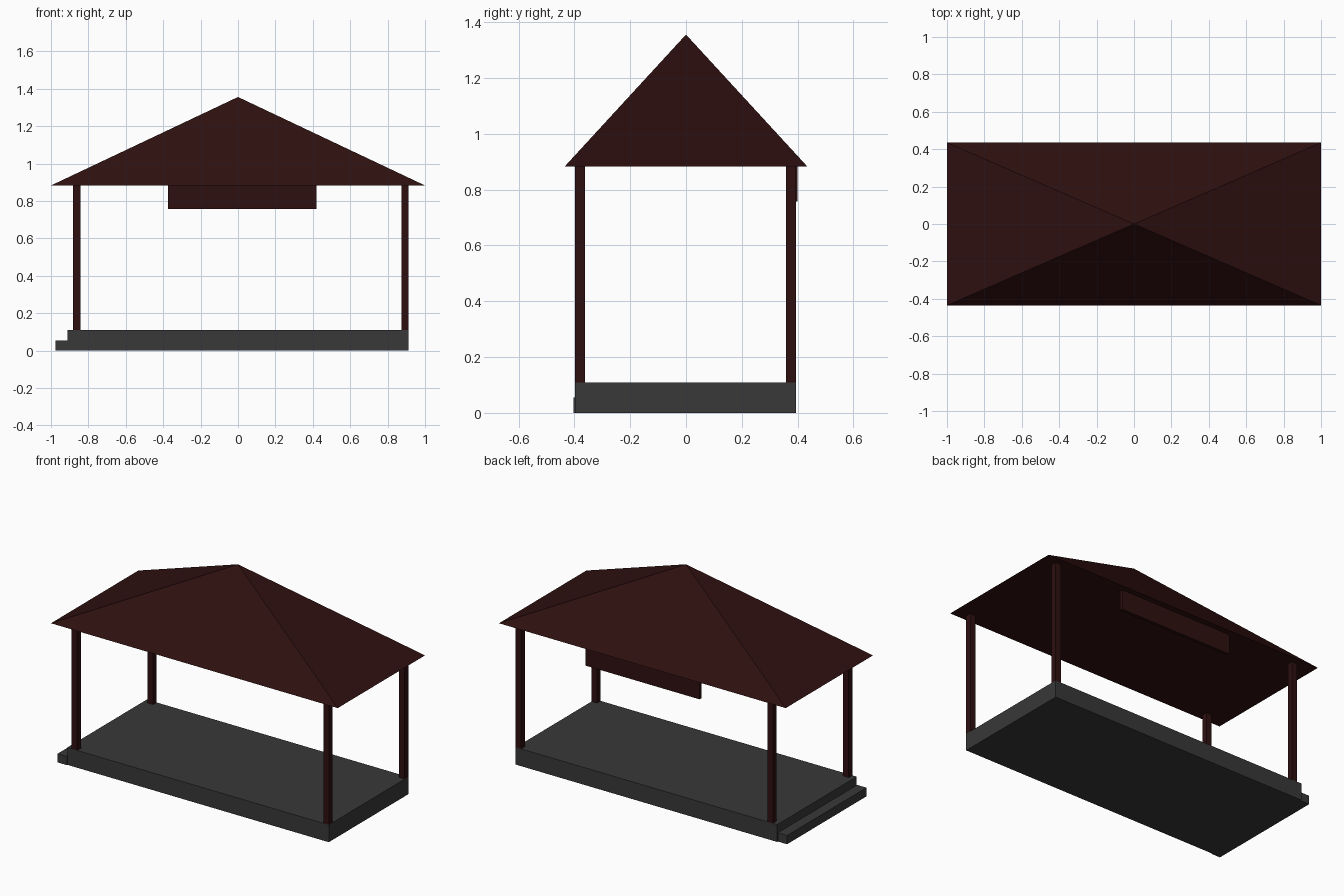
import bpy, bmesh

if "Cube" in bpy.data.objects:
    bpy.data.objects.remove(bpy.data.objects["Cube"])


def material(name, rgb):
    mat = bpy.data.materials.new(name)
    mat.diffuse_color = (*rgb, 1)
    mat.use_nodes = True
    mat.node_tree.nodes["Principled BSDF"].inputs["Base Color"].default_value = mat.diffuse_color
    return mat


def finish(bm, name, mat):
    bmesh.ops.recalc_face_normals(bm, faces=bm.faces)
    mesh = bpy.data.meshes.new(name)
    bm.to_mesh(mesh)
    bm.free()
    mesh.materials.append(mat)
    obj = bpy.data.objects.new(name, mesh)
    bpy.context.collection.objects.link(obj)
    return obj


def box(name, xs, ys, zs, mat):
    bm = bmesh.new()
    bmesh.ops.create_cube(bm, size=1)
    for v in bm.verts:
        v.co = [r[0] if c < 0 else r[1] for c, r in zip(v.co, (xs, ys, zs))]
    return finish(bm, name, mat)


wood = material("dark_red_wood", (0.028, 0.005, 0.005))
stone = material("dark_stone", (0.04, 0.04, 0.04))
FLOOR, EAVE, APEX = 0.109, 0.883, 1.356

# Floor slab and entrance step
box("floor_slab", (-0.912, 0.912), (-0.398, 0.394), (0, FLOOR), stone)
box("entrance_step", (-0.976, -0.912), (-0.403, 0.387), (0, 0.055), stone)

# Four corner posts
for side, xs in (("left", (-0.881, -0.843)), ("right", (0.874, 0.912))):
    for end, ys in (("front", (-0.398, -0.362)), ("back", (0.358, 0.394))):
        box(f"{end}_{side}_post", xs, ys, (FLOOR, EAVE), wood)

# Sign board hanging under the back eave
box("sign_board", (-0.374, 0.421), (0.379, 0.399), (0.757, EAVE), wood)

# Pyramid roof with a closed flat underside
bm = bmesh.new()
base = [bm.verts.new((x, y, EAVE))
        for x, y in ((-1, -0.435), (1, -0.435), (1, 0.435), (-1, 0.435))]
tip = bm.verts.new((0, 0, APEX))
bm.faces.new(base[::-1])
for i in range(4):
    bm.faces.new((base[i], base[(i + 1) % 4], tip))
finish(bm, "roof", wood)
